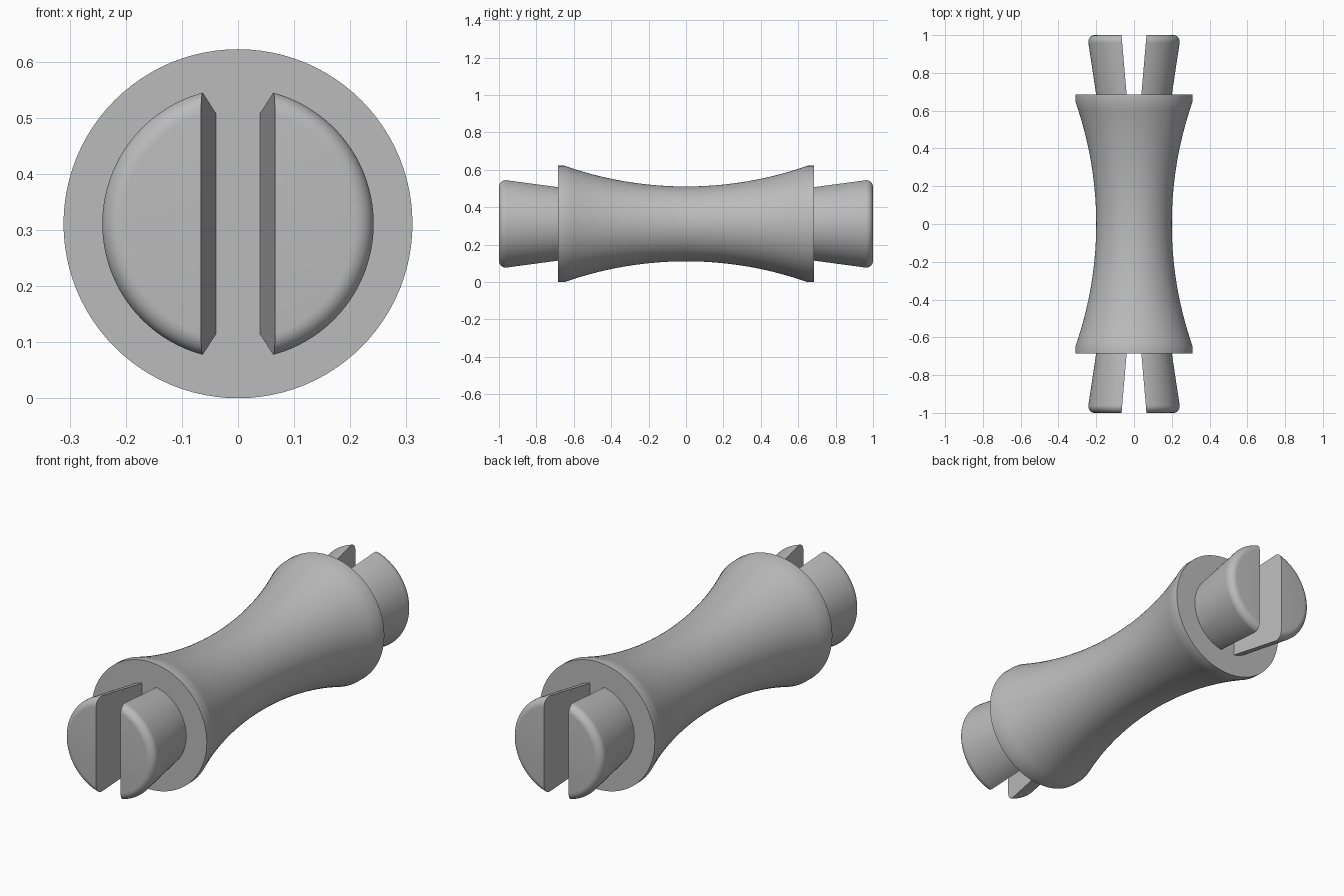
import bpy, bmesh, math
from mathutils import Matrix, Vector

cube = bpy.data.objects.get("Cube")
if cube:
    bpy.data.objects.remove(cube, do_unlink=True)

AXIS_Z = 0.311    # height of the long axis
SHOULDER = 0.685  # half length of the body
SEGMENTS = 96

grey = bpy.data.materials.new("plain_grey")
grey.use_nodes = True
colour = (0.5, 0.5, 0.5, 1)
grey.diffuse_color = colour
grey.node_tree.nodes["Principled BSDF"].inputs["Base Color"].default_value = colour


def lathe(profile):
    """Turn (radius, y) points around the y axis into a closed solid."""
    bm = bmesh.new()
    verts = [bm.verts.new((r, y, 0)) for r, y in profile]
    edges = [bm.edges.new(pair) for pair in zip(verts, verts[1:])]
    bmesh.ops.spin(bm, geom=verts + edges, cent=(0, 0, 0), axis=(0, 1, 0),
                   angle=math.tau, steps=SEGMENTS)
    bmesh.ops.remove_doubles(bm, verts=bm.verts, dist=1e-5)
    bmesh.ops.holes_fill(bm, edges=bm.edges, sides=0)
    return bm


def finish(bm, name):
    bmesh.ops.recalc_face_normals(bm, faces=bm.faces)
    mesh = bpy.data.meshes.new(name)
    bm.to_mesh(mesh)
    bm.free()
    mesh.materials.append(grey)
    obj = bpy.data.objects.new(name, mesh)
    obj.location.z = AXIS_Z
    bpy.context.collection.objects.link(obj)
    bpy.ops.object.select_all(action="DESELECT")
    obj.select_set(True)
    bpy.context.view_layer.objects.active = obj
    bpy.ops.object.shade_smooth_by_angle(angle=math.radians(30))


# Waisted body: circular arc between two short straight rims
waist, rim, reach = 0.2, 0.311, 0.65
sag = rim - waist
arc_radius = (reach ** 2 + sag ** 2) / (2 * sag)
half_angle = math.asin(reach / arc_radius)
profile = [(rim, -SHOULDER)]
for i in range(29):
    a = half_angle * (i / 14 - 1)
    profile.append((waist + arc_radius * (1 - math.cos(a)), arc_radius * math.sin(a)))
profile.append((rim, SHOULDER))
finish(lathe(profile), "body")

# Flared peg halves with rounded tips, parted by a widening slot
fillet = 0.035
peg_profile = [(0.198, SHOULDER - 0.015)]
for i in range(9):
    a = math.radians(8 + 82 * i / 8) - math.radians(8) * (1 - i / 8) * 2
    peg_profile.append((0.207 + fillet * math.cos(a), 1 - fillet + fillet * math.sin(a)))

slot_base, slot_tip = Vector((0.039, SHOULDER, 0)), Vector((0.066, 1, 0))
slope = slot_tip - slot_base
for end, end_name in ((-1, "front"), (1, "back")):
    for side, side_name in ((-1, "right"), (1, "left")):
        bm = lathe(peg_profile)
        bmesh.ops.bisect_plane(bm, geom=bm.verts[:] + bm.edges[:] + bm.faces[:],
                               plane_co=slot_base, plane_no=(slope.y, -slope.x, 0),
                               clear_inner=True)
        bmesh.ops.holes_fill(bm, edges=bm.edges, sides=0)
        bmesh.ops.transform(bm, matrix=Matrix.Diagonal((side, end, 1, 1)), verts=bm.verts)
        finish(bm, f"{end_name}_{side_name}_peg_half")
